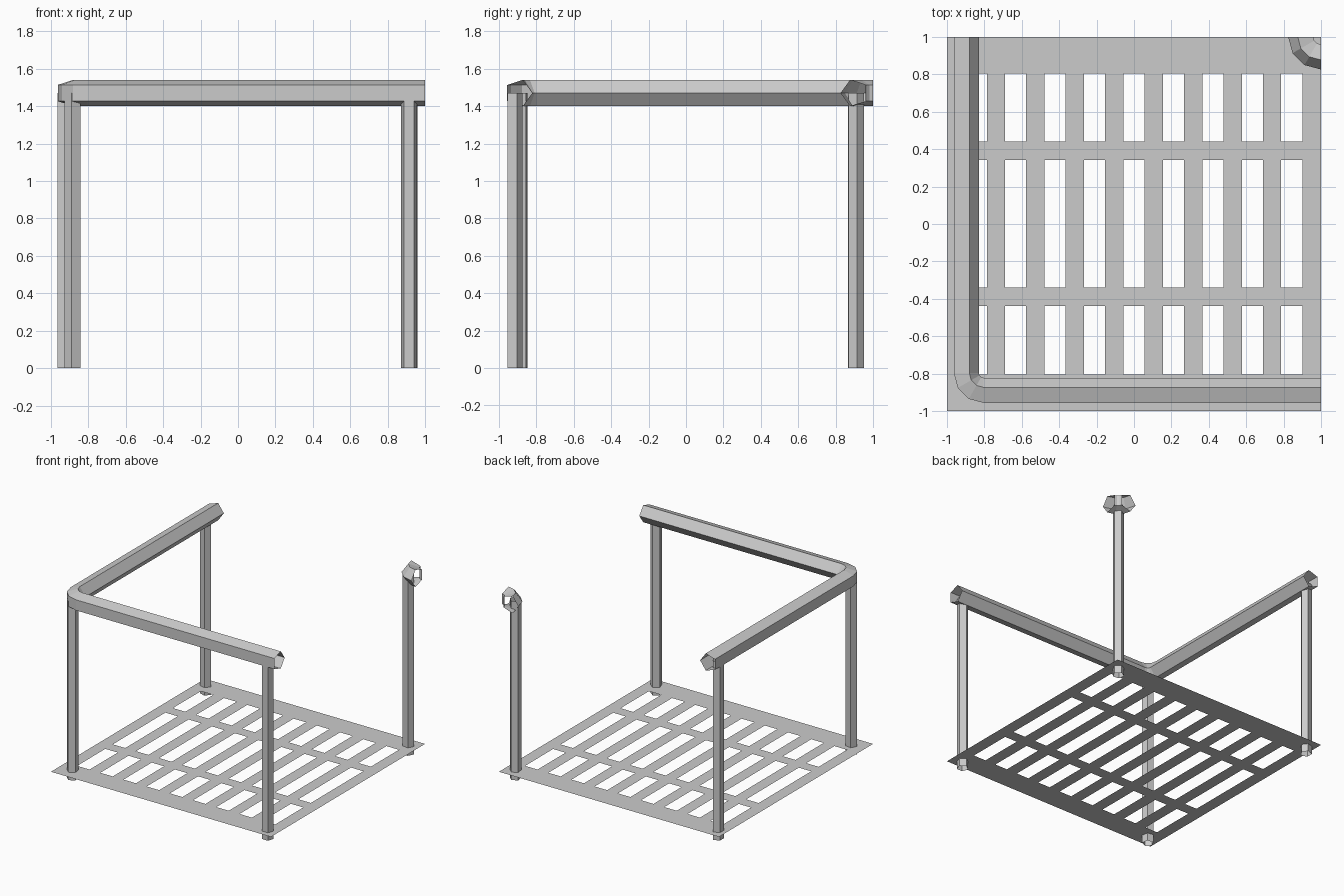
import bpy, bmesh
from math import sin, cos, pi, radians

if "Cube" in bpy.data.objects:
    bpy.data.objects.remove(bpy.data.objects["Cube"])

RAIL_R, RAIL_Z = 0.074, 1.47
LEG_R, LEG_TOP = 0.045, 1.47
FLOOR_Z = 0.065


def make_object(name, bm, outward=True):
    bmesh.ops.remove_doubles(bm, verts=bm.verts, dist=1e-5)
    if outward:
        bmesh.ops.recalc_face_normals(bm, faces=bm.faces)
    mesh = bpy.data.meshes.new(name)
    bm.to_mesh(mesh)
    bm.free()
    ob = bpy.data.objects.new(name, mesh)
    bpy.context.collection.objects.link(ob)
    return ob


def tube(name, rings):
    """Open five-sided tube through a list of vertex rings."""
    bm = bmesh.new()
    loops = [[bm.verts.new(p) for p in ring] for ring in rings]
    for a, b in zip(loops, loops[1:]):
        n = len(a)
        for i in range(n):
            j = (i + 1) % n
            bm.faces.new((a[i], a[j], b[j], b[i]))
    return make_object(name, bm)


def rail(name, path):
    """Path entries are x, y and the direction its pointed edge faces."""
    rings = []
    for x, y, ang in path:
        ring = []
        for k in range(5):
            u = RAIL_R * cos(2 * pi * k / 5)
            w = RAIL_R * sin(2 * pi * k / 5)
            ring.append((x + u * cos(ang), y + u * sin(ang), RAIL_Z + w))
        rings.append(ring)
    return tube(name, rings)


def arc(cx, cy, r, start, end, inward, steps=3):
    pts = []
    for i in range(steps + 1):
        t = radians(start + (end - start) * i / steps)
        pts.append((cx + r * cos(t), cy + r * sin(t), t + (pi if inward else 0)))
    return pts


def leg(name, x, y, apex):
    ring = [(x + LEG_R * cos(radians(apex + 72 * k)),
             y + LEG_R * sin(radians(apex + 72 * k))) for k in range(5)]
    return tube(name, [[(px, py, z) for px, py in ring] for z in (0, LEG_TOP)])


# Slatted floor: a thin sheet with a 9 x 3 array of slots
xs = [-1]
for i in range(9):
    c = (i - 4) * 0.2108
    xs += [c - 0.0565, c + 0.0565]
xs.append(1)
ys = [-1, -0.803, -0.437, -0.34, 0.342, 0.44, 0.803, 1]
bm = bmesh.new()
for i in range(len(xs) - 1):
    for j in range(len(ys) - 1):
        if i % 2 and j % 2:
            continue
        corners = ((xs[i], ys[j]), (xs[i + 1], ys[j]),
                   (xs[i + 1], ys[j + 1]), (xs[i], ys[j + 1]))
        bm.faces.new([bm.verts.new((x, y, FLOOR_Z)) for x, y in corners])
make_object("slatted_floor", bm, outward=False)

# Handrail along the left and front sides with a rounded corner
bend = arc(-0.803, -0.796, 0.1, 180, 270, True)
rail("handrail", [(-0.903, 1, 0)] + bend + [(1, -0.896, pi / 2)])

# Short rail bend at the back right corner
rail("corner_rail", arc(0.998, 1.0, 0.1, 270, 180, False))

# Corner legs, pointed edge towards the inside
leg("front_left_leg", -0.883, -0.888, 45)
leg("front_right_leg", 0.914, -0.918, 90)
leg("back_left_leg", -0.927, 0.91, 0)
leg("back_right_leg", 0.915, 0.908, 225)
